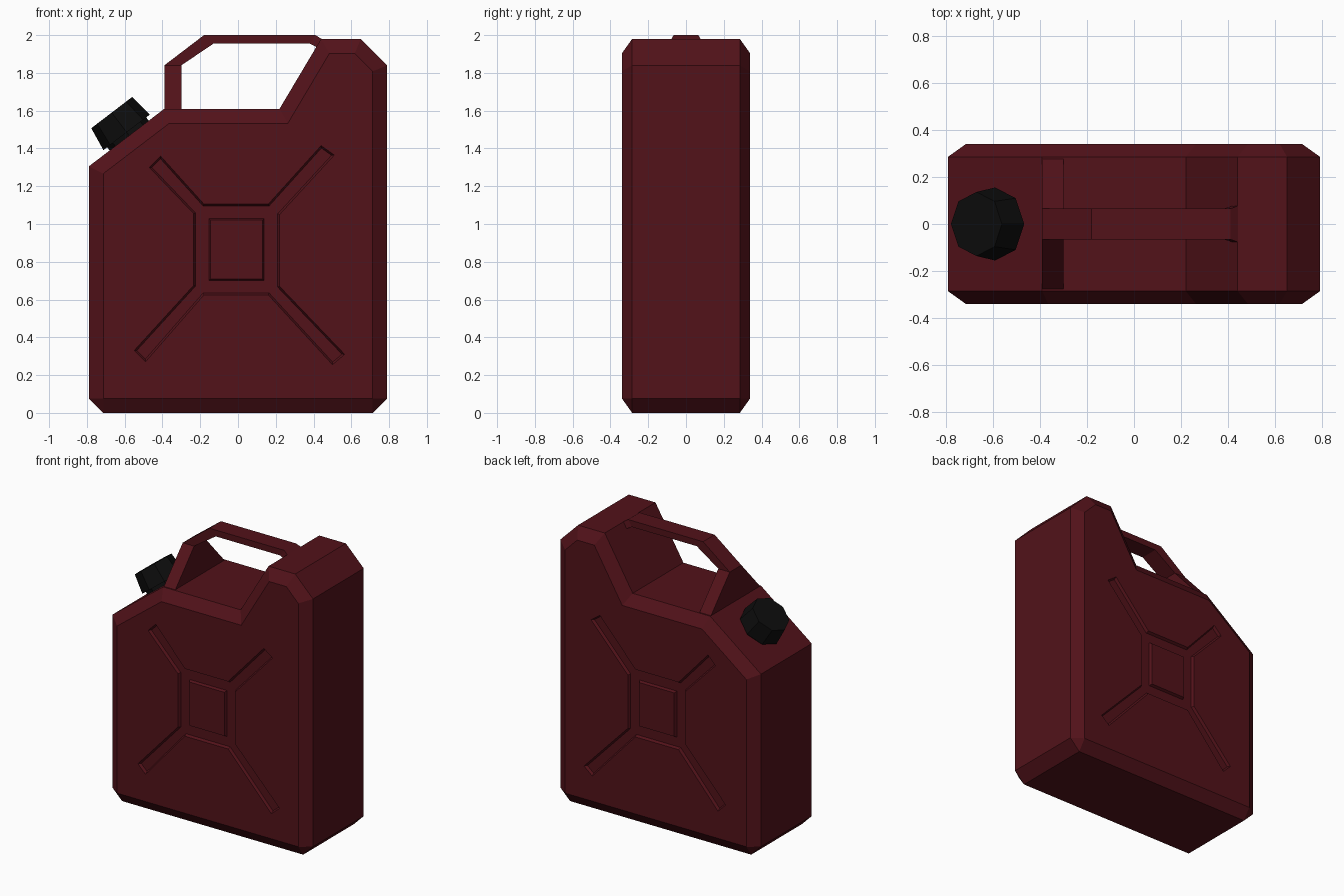
import bpy, bmesh, math
from mathutils import Vector

if "Cube" in bpy.data.objects:
    bpy.data.objects.remove(bpy.data.objects["Cube"])


def material(name, color):
    m = bpy.data.materials.new(name)
    m.diffuse_color = color
    m.use_nodes = True
    m.node_tree.nodes["Principled BSDF"].inputs["Base Color"].default_value = m.diffuse_color
    return m


RED = material("dark_red", (0.085, 0.006, 0.010, 1))
BLACK = material("black", (0.004, 0.004, 0.004, 1))


def loft(name, rings, mat):
    """Skin a list of equal-length point rings and cap both ends."""
    bm = bmesh.new()
    vs = [[bm.verts.new(p) for p in r] for r in rings]
    n = len(rings[0])
    for a, b in zip(vs, vs[1:]):
        for i in range(n):
            j = (i + 1) % n
            bm.faces.new((a[i], a[j], b[j], b[i]))
    bm.faces.new(vs[0])
    bm.faces.new(vs[-1])
    bmesh.ops.remove_doubles(bm, verts=bm.verts[:], dist=1e-4)
    bmesh.ops.recalc_face_normals(bm, faces=bm.faces[:])
    me = bpy.data.meshes.new(name)
    bm.to_mesh(me)
    bm.free()
    ob = bpy.data.objects.new(name, me)
    me.materials.append(mat)
    bpy.context.collection.objects.link(ob)
    return ob


def inset(poly, d):
    """Offset a counter-clockwise 2D outline inward by d."""
    out = []
    for i, p in enumerate(poly):
        p = Vector(p)
        e1 = (p - Vector(poly[i - 1])).normalized()
        e2 = (Vector(poly[(i + 1) % len(poly)]) - p).normalized()
        n1, n2 = Vector((-e1.y, e1.x)), Vector((-e2.y, e2.x))
        out.append(p + (n1 + n2) * d / (1 + n1.dot(n2)))
    return out


def at_y(poly, y):
    return [(p[0], y, p[1]) for p in poly]


# Body: outer profile with chamfered rim on both sides
C = 0.077
top = [(0.79, 1.84), (0.65, 1.98), (0.44, 1.98), (0.22, 1.61), (-0.39, 1.61), (-0.79, 1.305)]
outer = [(-0.79, C), (-0.79 + C, 0), (0.79 - C, 0), (0.79, C)] + top
inner = inset([(-0.79, 0), (0.79, 0)] + top, C)
inner = [inner[0], inner[0], inner[1], inner[1]] + inner[2:]
body = loft("can_body", [at_y(inner, -0.34), at_y(outer, -0.285),
                         at_y(outer, 0.285), at_y(inner, 0.34)], RED)

# Cross-shaped recess pressed into both large faces, with a raised centre pad
cross = [(-0.47, 1.30), (-0.235, 1.055), (-0.235, 0.675), (-0.55, 0.33), (-0.49, 0.27),
         (-0.18, 0.625), (0.16, 0.625), (0.50, 0.255), (0.565, 0.31), (0.22, 0.67),
         (0.22, 1.05), (0.51, 1.365), (0.44, 1.415), (0.16, 1.105), (-0.18, 1.105), (-0.41, 1.36)]
pad = [(-0.155, 0.70), (0.14, 0.70), (0.14, 1.03), (-0.155, 1.03)]
BEV, DEPTH = 0.01, 0.018
for side, s in (("front", -1), ("back", 1)):
    cutter = loft(side + "_recess_cutter",
                  [at_y(inset(cross, -BEV), s * (0.34 + DEPTH)),
                   at_y(inset(cross, BEV), s * (0.34 - DEPTH))], RED)
    mod = body.modifiers.new("recess", "BOOLEAN")
    mod.operation = "DIFFERENCE"
    mod.solver = "EXACT"
    mod.object = cutter
    bpy.context.view_layer.objects.active = body
    bpy.ops.object.modifier_apply(modifier=mod.name)
    bpy.data.objects.remove(cutter)
    loft(side + "_centre_pad", [at_y(pad, s * (0.34 - DEPTH - 0.003)),
                                at_y(inset(pad, BEV), s * 0.34)], RED)

# Handle: flared post bending into a top bar that meets the rear hump
# (outer x, outer z, inner x, inner z, half width)
sections = [(-0.39, 1.60, -0.30, 1.60, 0.285), (-0.39, 1.84, -0.30, 1.84, 0.065),
            (-0.18, 2.00, -0.13, 1.955, 0.065), (0.41, 2.00, 0.38, 1.955, 0.065),
            (0.45, 1.975, 0.43, 1.93, 0.08)]
loft("handle", [[(ox, -w, oz), (ox, w, oz), (ix, w, iz), (ix, -w, iz)]
                for ox, oz, ix, iz, w in sections], RED)

# Screw cap and neck: octagons standing square to the sloped shoulder
base = Vector((-0.576, 0, 1.468))
along = Vector((0.40, 0, 0.305)).normalized()
axis = Vector((-along.z, 0, along.x))


def octagon(r, h):
    return [base + axis * h + along * (r * math.cos(k * math.pi / 4))
            + Vector((0, r * math.sin(k * math.pi / 4), 0)) for k in range(8)]


loft("neck", [octagon(0.13, -0.02), octagon(0.13, 0.03)], BLACK)
loft("cap", [octagon(0.155, 0.022), octagon(0.136, 0.153)], BLACK)
